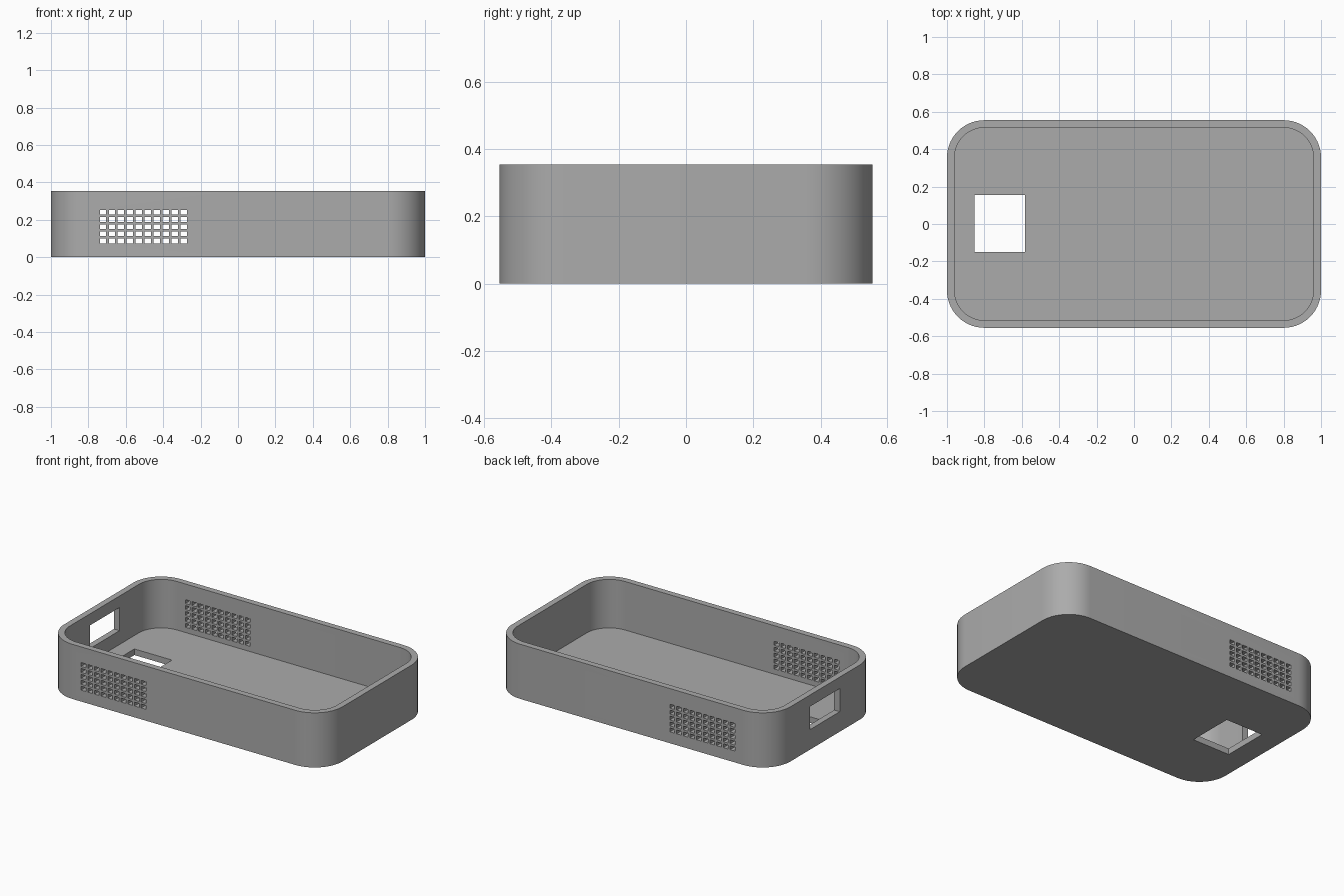
import bpy, bmesh, math

if "Cube" in bpy.data.objects:
    bpy.data.objects.remove(bpy.data.objects["Cube"])

HX, HY, H = 1.0, 0.555, 0.355      # half length, half width, height
R, WALL, FLOOR = 0.2, 0.04, 0.04   # corner radius, wall and floor thickness
SEG = 14

plastic = bpy.data.materials.new("grey plastic")
plastic.diffuse_color = (0.41, 0.41, 0.41, 1)
plastic.use_nodes = True
plastic.node_tree.nodes["Principled BSDF"].inputs["Base Color"].default_value = plastic.diffuse_color


def rounded_loop(bm, inset, z):
    """Ring of vertices around a rounded rectangle."""
    r, ring = R - inset, []
    for q, (sx, sy) in enumerate([(1, 1), (-1, 1), (-1, -1), (1, -1)]):
        for i in range(SEG + 1):
            a = math.pi / 2 * (q + i / SEG)
            ring.append(bm.verts.new((sx * (HX - R) + r * math.cos(a),
                                      sy * (HY - R) + r * math.sin(a), z)))
    return ring


def add_box(bm, x0, x1, y0, y1, z0, z1):
    box = bmesh.ops.create_cube(bm, size=1)["verts"]
    for v in box:
        v.co = ((x0 + x1) / 2 + v.co.x * (x1 - x0),
                (y0 + y1) / 2 + v.co.y * (y1 - y0),
                (z0 + z1) / 2 + v.co.z * (z1 - z0))


def make_object(name, bm):
    bmesh.ops.recalc_face_normals(bm, faces=bm.faces)
    mesh = bpy.data.meshes.new(name)
    bm.to_mesh(mesh)
    bm.free()
    obj = bpy.data.objects.new(name, mesh)
    bpy.context.collection.objects.link(obj)
    mesh.materials.append(plastic)
    return obj


# Open tray: outer wall, rim, inner wall and floor
bm = bmesh.new()
rings = [rounded_loop(bm, 0, 0), rounded_loop(bm, 0, H),
         rounded_loop(bm, WALL, H), rounded_loop(bm, WALL, FLOOR)]
n = len(rings[0])
for a, b in zip(rings, rings[1:]):
    for i in range(n):
        j = (i + 1) % n
        bm.faces.new((a[i], a[j], b[j], b[i]))
bm.faces.new(rings[0][::-1])
bm.faces.new(rings[3])
tray = make_object("enclosure_tray", bm)

# Cutters: vent grid through both long walls, floor window, end port
bm = bmesh.new()
for col in range(10):
    for row in range(5):
        x, z = -0.739 + col * 0.048, 0.074 + row * 0.0385
        add_box(bm, x, x + 0.034, -0.7, 0.7, z, z + 0.025)
vents = make_object("vent_cutter", bm)

bm = bmesh.new()
add_box(bm, -0.853, -0.583, -0.15, 0.155, -0.1, 0.1)
floor_window = make_object("floor_window_cutter", bm)

bm = bmesh.new()
add_box(bm, -1.1, -0.9, -0.15, 0.155, 0.13, 0.28)
port = make_object("end_port_cutter", bm)

bpy.context.view_layer.objects.active = tray
tray.select_set(True)
for cutter in (vents, floor_window, port):
    cutter.hide_render = True
    mod = tray.modifiers.new(cutter.name, "BOOLEAN")
    mod.operation, mod.solver, mod.object = "DIFFERENCE", "EXACT", cutter
    bpy.ops.object.modifier_apply(modifier=mod.name)
    bpy.data.objects.remove(cutter)

bpy.ops.object.shade_smooth_by_angle(angle=math.radians(30))
